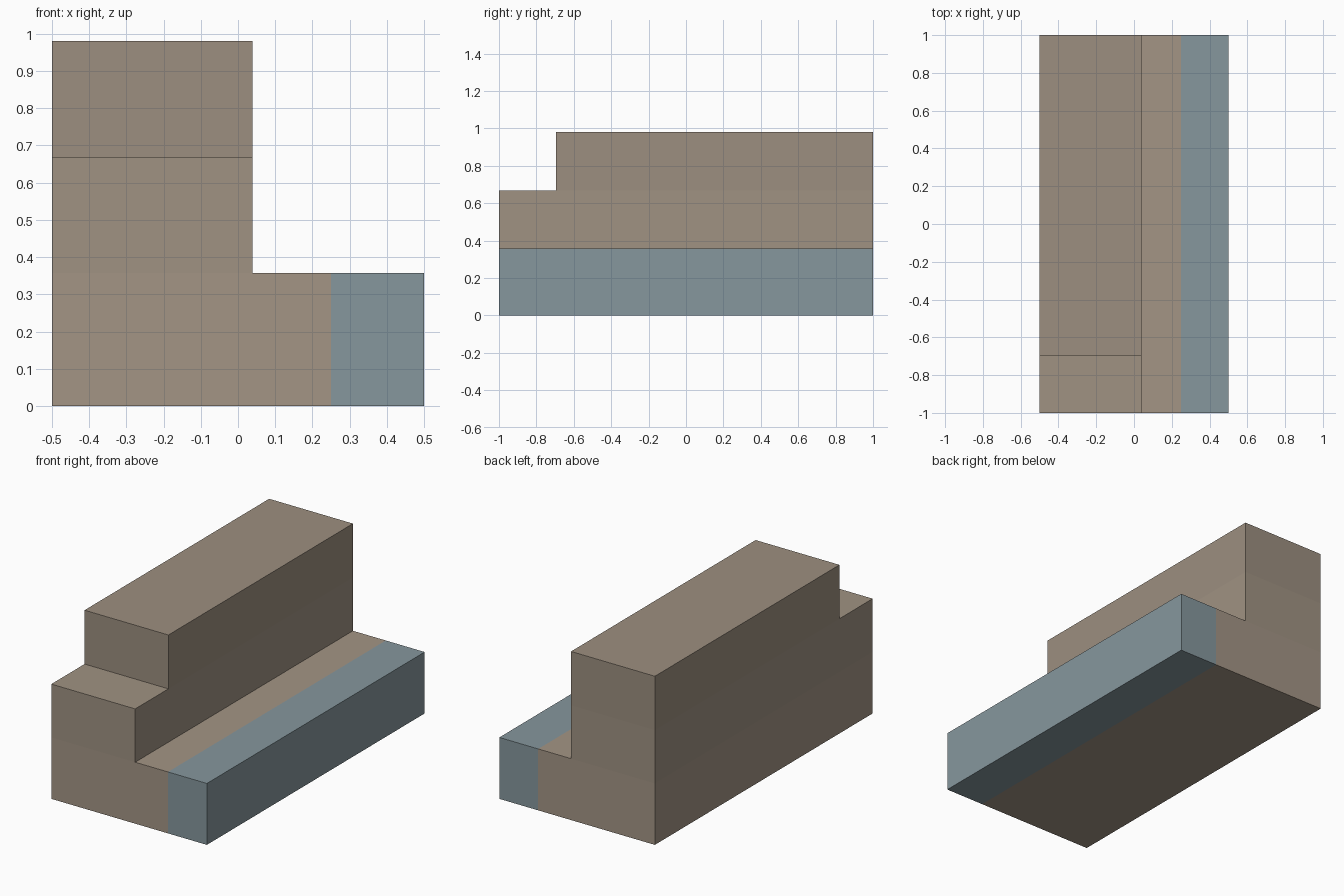
import bpy

if "Cube" in bpy.data.objects:
    bpy.data.objects.remove(bpy.data.objects["Cube"])


def material(name, rgb):
    mat = bpy.data.materials.new(name)
    mat.diffuse_color = (*rgb, 1.0)
    mat.use_nodes = True
    mat.node_tree.nodes["Principled BSDF"].inputs["Base Color"].default_value = mat.diffuse_color
    return mat


def block(name, x, y, z, mat):
    """Axis-aligned box spanning the given (min, max) ranges."""
    spans = (x, y, z)
    bpy.ops.mesh.primitive_cube_add(size=1)
    obj = bpy.context.object
    obj.name = name
    for v in obj.data.vertices:
        v.co = [lo if c < 0 else hi for c, (lo, hi) in zip(v.co, spans)]
    obj.data.materials.append(mat)
    return obj


LEFT, WALL, SEAM, RIGHT = -0.5, 0.039, 0.25, 0.5
FULL = (-1.0, 1.0)
LOW, MID, TOP = 0.357, 0.667, 0.98

tan_light = material("tan_light", (0.37, 0.30, 0.235))
tan_mid = material("tan_mid", (0.35, 0.29, 0.225))
tan_dark = material("tan_dark", (0.335, 0.275, 0.215))
blue_grey = material("blue_grey", (0.24, 0.31, 0.34))

# Low floor: brown body and blue-grey side strip
block("lower_floor", (LEFT, SEAM), FULL, (0, LOW), tan_light)
block("side_strip", (SEAM, RIGHT), FULL, (0, LOW), blue_grey)

# Stepped upper storeys, the top one set back from the front
block("middle_floor", (LEFT, WALL), FULL, (LOW, MID), tan_mid)
block("top_floor", (LEFT, WALL), (-0.695, 1.0), (MID, TOP), tan_dark)
